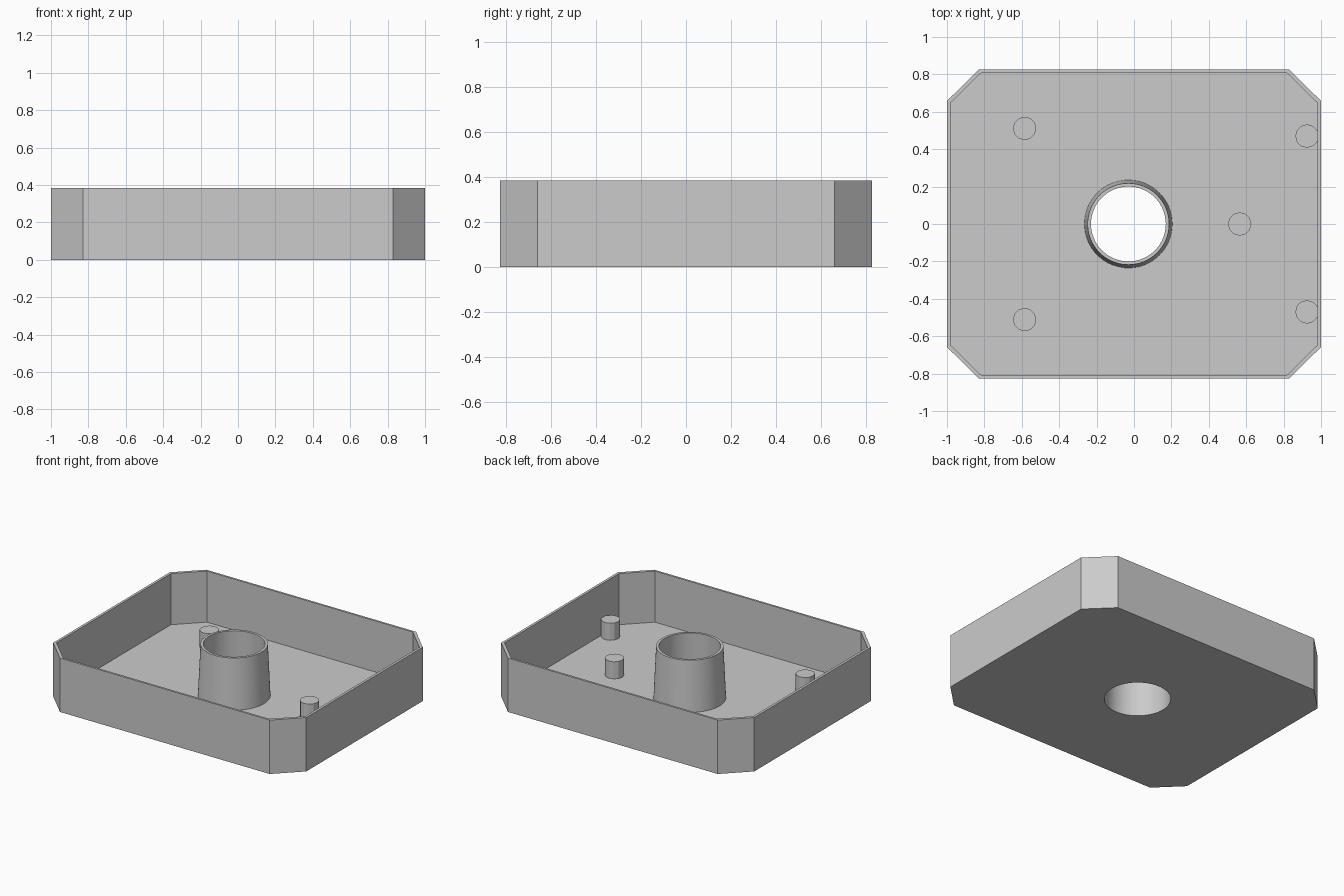
import bpy, bmesh, math

old = bpy.data.objects.get("Cube")
if old:
    bpy.data.objects.remove(old)

HEIGHT, FLOOR = 0.385, 0.02
TUBE_X, TUBE_SIDES = -0.03, 64

# One plain grey material
grey = bpy.data.materials.new("grey plastic")
grey.use_nodes = True
colour = (0.6, 0.6, 0.6, 1)
grey.diffuse_color = colour
grey.node_tree.nodes["Principled BSDF"].inputs["Base Color"].default_value = colour


def add_object(name, bm):
    bmesh.ops.recalc_face_normals(bm, faces=bm.faces)
    mesh = bpy.data.meshes.new(name)
    bm.to_mesh(mesh)
    bm.free()
    mesh.materials.append(grey)
    obj = bpy.data.objects.new(name, mesh)
    bpy.context.collection.objects.link(obj)
    return obj


def octagon(scale, z):
    """Rectangle with cut corners, counter-clockwise."""
    corner = [(1, 0.658), (0.829, 0.826)]
    half = corner + [(-x, y) for x, y in reversed(corner)]
    pts = half + [(-x, -y) for x, y in half]
    return [(x * scale, y * scale, z) for x, y in pts]


def circle(radius, z):
    angles = [math.tau * i / TUBE_SIDES for i in range(TUBE_SIDES)]
    return [(TUBE_X + radius * math.cos(a), radius * math.sin(a), z) for a in angles]


def add_loop(bm, pts):
    verts = [bm.verts.new(p) for p in pts]
    return verts, [bm.edges.new((v, verts[i - 1])) for i, v in enumerate(verts)]


def skin(bm, loops):
    """Join neighbouring loops with strips of quads."""
    for (a, _), (b, _) in zip(loops, loops[1:]):
        for i in range(len(a)):
            bm.faces.new((a[i - 1], a[i], b[i], b[i - 1]))


# Tray with cut corners and a hollow tapered tube through the floor
bm = bmesh.new()
walls = [add_loop(bm, octagon(s, z)) for s, z in
         [(1, 0), (1, HEIGHT), (0.982, HEIGHT), (0.982, FLOOR)]]
tube = [add_loop(bm, circle(r, z)) for r, z in
        [(0.215, 0), (0.2, HEIGHT), (0.218, HEIGHT), (0.235, FLOOR)]]
skin(bm, walls)
skin(bm, tube)
for k in (0, -1):  # underside and upper side of the floor
    bmesh.ops.triangle_fill(bm, edges=walls[k][1] + tube[k][1], use_beauty=True)
tray = add_object("tray_with_tube", bm)
bpy.ops.object.select_all(action="DESELECT")
tray.select_set(True)
bpy.context.view_layer.objects.active = tray
bpy.ops.object.shade_smooth_by_angle(angle=math.radians(30))


# Short support posts standing on the floor
def add_post(name, x, y):
    bm = bmesh.new()
    bmesh.ops.create_cone(bm, cap_ends=True, segments=12, radius1=0.0625,
                          radius2=0.0625, depth=0.13)
    bmesh.ops.translate(bm, verts=bm.verts, vec=(x, y, 0.077))
    add_object(name, bm)


add_post("middle_post", 0.565, 0)
for side, name in ((1, "back"), (-1, "front")):
    add_post(name + "_left_post", 0.925, 0.47 * side)
    add_post(name + "_right_post", -0.585, 0.511 * side)
